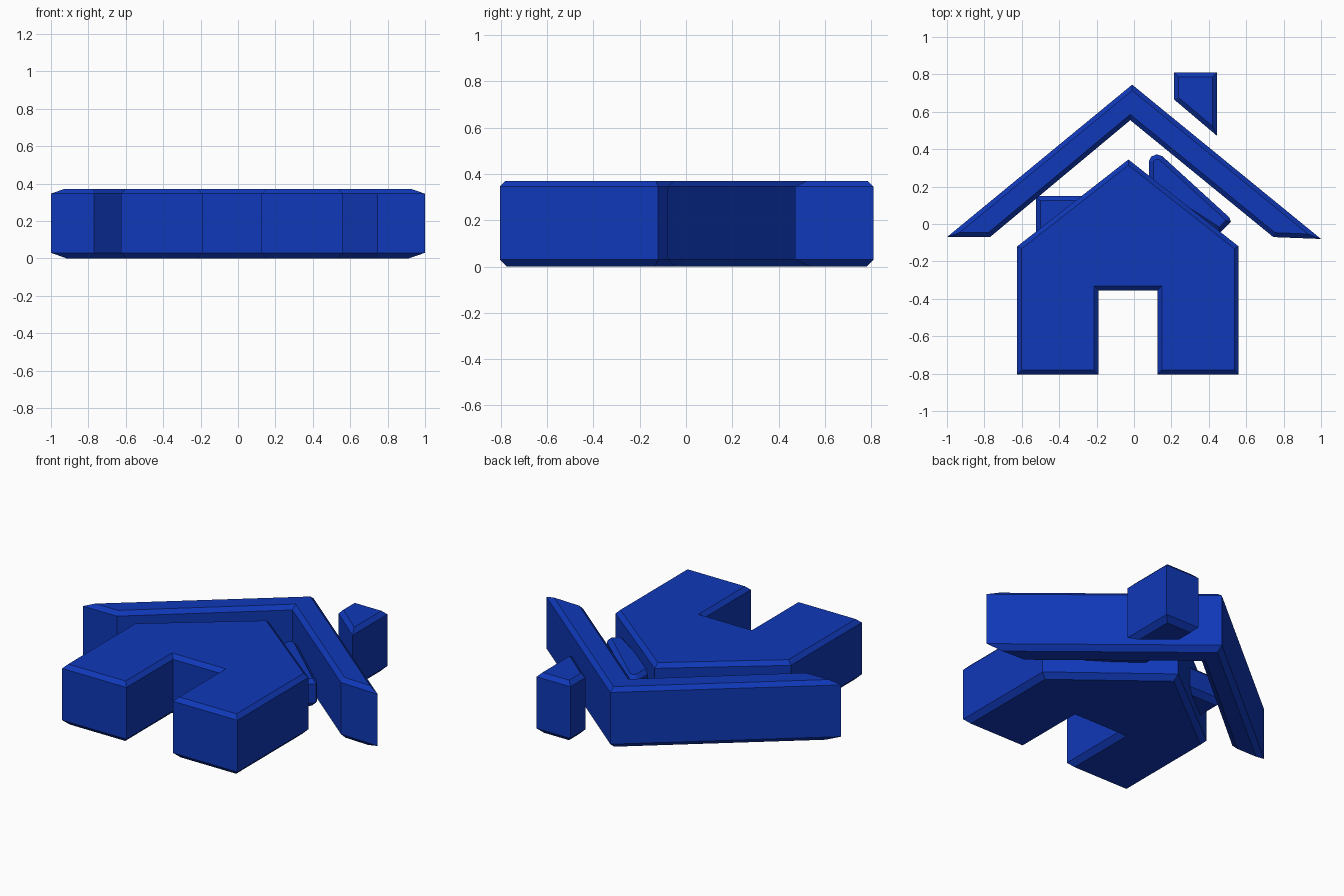
import bpy, bmesh
from mathutils import Vector

if "Cube" in bpy.data.objects:
    bpy.data.objects.remove(bpy.data.objects["Cube"])

blue = bpy.data.materials.new("blue")
blue.diffuse_color = (0.005, 0.04, 0.48, 1)
blue.use_nodes = True
blue.node_tree.nodes["Principled BSDF"].inputs["Base Color"].default_value = blue.diffuse_color


def inset(points, d):
    """Mitred inward offset of a counter-clockwise outline."""
    out = []
    n = len(points)
    for i in range(n):
        p = Vector(points[i])
        a = (p - Vector(points[i - 1])).normalized()
        b = (Vector(points[(i + 1) % n]) - p).normalized()
        na, nb = Vector((-a.y, a.x)), Vector((-b.y, b.x))
        out.append(p + (na + nb) * d / (1 + na.dot(nb)))
    return out


def plate(name, points, z0, z1, low=0.03, high=0.024):
    """Upright slab from an outline, with chamfered bottom and top rims."""
    area = sum(points[i - 1][0] * p[1] - p[0] * points[i - 1][1]
               for i, p in enumerate(points))
    if area < 0:
        points = points[::-1]
    layers = [(low, z0), (0, z0 + low), (0, z1 - high), (high, z1)]
    bm = bmesh.new()
    rings = [[bm.verts.new((p[0], p[1], z)) for p in inset(points, d)]
             for d, z in layers]
    n = len(points)
    for r, s in zip(rings, rings[1:]):
        for i in range(n):
            j = (i + 1) % n
            bm.faces.new((r[i], r[j], s[j], s[i]))
    bm.faces.new(rings[0][::-1])
    bm.faces.new(rings[-1])
    bmesh.ops.recalc_face_normals(bm, faces=bm.faces)
    mesh = bpy.data.meshes.new(name)
    bm.to_mesh(mesh)
    bm.free()
    mesh.materials.append(blue)
    ob = bpy.data.objects.new(name, mesh)
    bpy.context.collection.objects.link(ob)
    return ob


H = 0.37

# House front with doorway
plate("house_body", [
    (-0.03, 0.345), (-0.625, -0.12), (-0.625, -0.805), (-0.19, -0.805),
    (-0.19, -0.355), (0.125, -0.355), (0.125, -0.805), (0.56, -0.805),
    (0.56, -0.12)], 0, H)

# Chevron roof
plate("roof", [
    (-0.01, 0.745), (-1.0, -0.07), (-0.77, -0.07), (-0.02, 0.555),
    (0.745, -0.07), (1.0, -0.08)], 0, H)

# Chimney with slanted foot
plate("chimney", [
    (0.215, 0.81), (0.215, 0.665), (0.443, 0.472), (0.443, 0.81)], 0, H)

# Thinner pieces tucked behind the house
plate("left_backing", [
    (-0.525, 0.15), (-0.525, -0.12), (-0.2, -0.12), (-0.2, 0.15)], 0.10, 0.27)
plate("right_backing", [
    (0.08, 0.335), (0.092, 0.36), (0.122, 0.373), (0.152, 0.362),
    (0.51, 0.035), (0.518, 0.012), (0.46, -0.048), (0.08, 0.2)], 0.10, 0.27)
